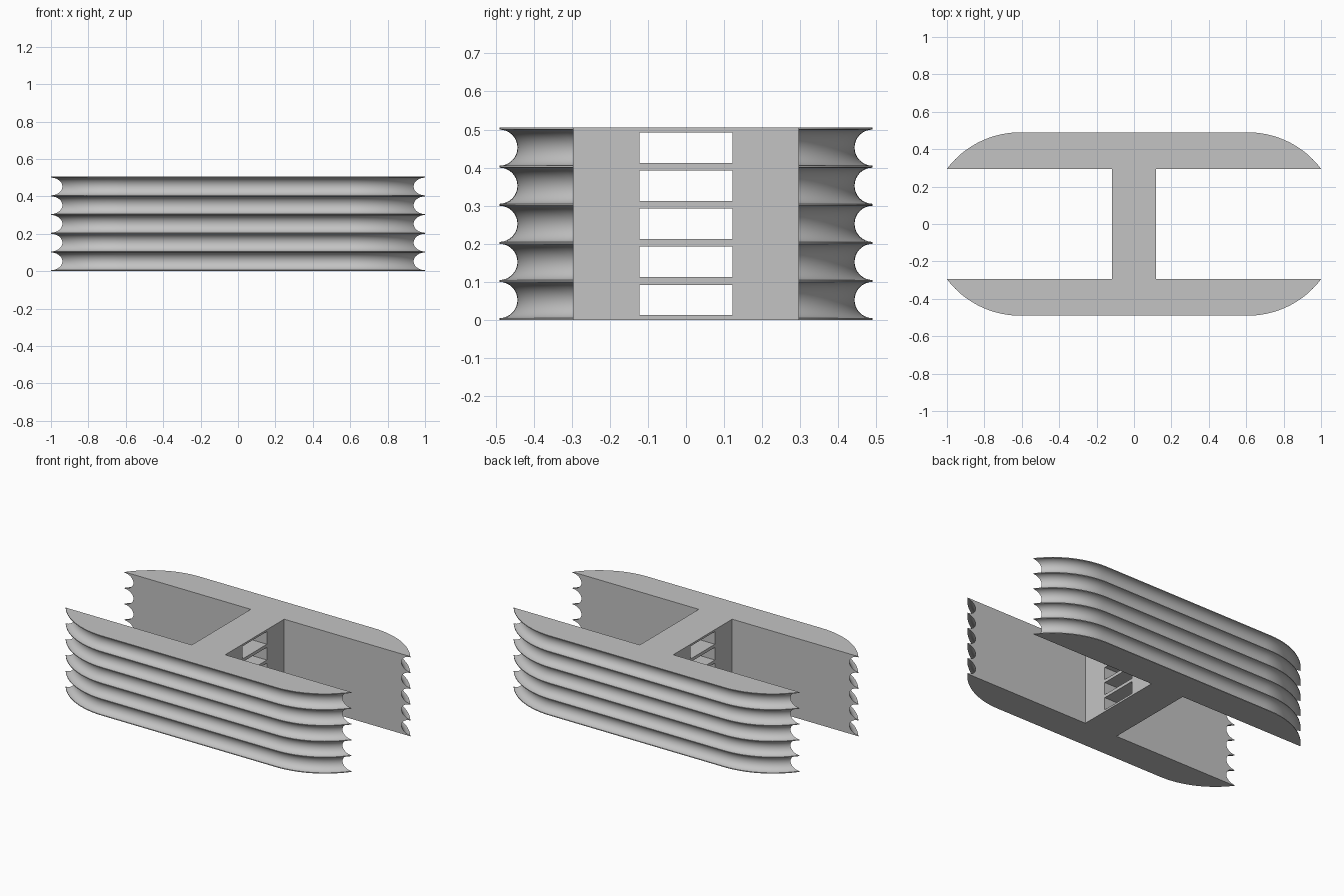
import bpy, bmesh, math

if "Cube" in bpy.data.objects:
    bpy.data.objects.remove(bpy.data.objects["Cube"])

R, CX = 0.49, 0.609          # rounded end radius and its centre in x
INNER, WEB = 0.295, 0.117    # inner wall y, half thickness of the web
GROOVES, PITCH, LIP = 5, 0.1, 0.005
HEIGHT = GROOVES * PITCH + LIP
GR = (PITCH - LIP) / 2       # groove radius

gray = bpy.data.materials.new("light gray")
gray.diffuse_color = (0.55, 0.55, 0.55, 1)
gray.use_nodes = True
gray.node_tree.nodes["Principled BSDF"].inputs["Base Color"].default_value = gray.diffuse_color


def finish(bm, name):
    bmesh.ops.remove_doubles(bm, verts=bm.verts, dist=1e-5)
    bmesh.ops.recalc_face_normals(bm, faces=bm.faces)
    mesh = bpy.data.meshes.new(name)
    bm.to_mesh(mesh)
    bm.free()
    mesh.materials.append(gray)
    ob = bpy.data.objects.new(name, mesh)
    bpy.context.collection.objects.link(ob)
    bpy.context.view_layer.objects.active = ob
    ob.select_set(True)
    bpy.ops.object.shade_smooth_by_angle(angle=math.radians(30))
    ob.select_set(False)


def outline(depth, steps=20):
    """Plan curve of the outer wall, set in by depth and stopped at the inner wall."""
    r = R - depth
    end = math.acos(INNER / r)
    right = [(CX + r * math.sin(end * i / steps), r * math.cos(end * i / steps))
             for i in range(steps + 1)]
    return [(-x, y) for x, y in reversed(right)] + right


def flange(name, side):
    # stacked half-round grooves with thin lips between them
    profile = [(0, 0)]
    for g in range(GROOVES):
        zc = LIP + GR + g * PITCH
        for i in range(17):
            a = math.pi * i / 16
            profile.append((GR * math.sin(a), zc - GR * math.cos(a)))
    profile.append((0, HEIGHT))

    bm = bmesh.new()
    rows = [[bm.verts.new((x, side * y, z)) for x, y in outline(d)] for d, z in profile]
    for lo, hi in zip(rows, rows[1:]):
        for i in range(len(lo) - 1):
            bm.faces.new((lo[i], lo[i + 1], hi[i + 1], hi[i]))
    # caps and inner walls, open where the web joins
    corner = {(sx, z): bm.verts.new((sx * WEB, side * INNER, z))
              for sx in (-1, 1) for z in (0, HEIGHT)}
    for row, z in ((rows[0], 0), (rows[-1], HEIGHT)):
        bm.faces.new(row + [corner[1, z], corner[-1, z]])
    for sx, k in ((-1, 0), (1, -1)):
        bm.faces.new([r[k] for r in rows] + [corner[sx, HEIGHT], corner[sx, 0]])
    finish(bm, name)


def web():
    # cross wall with a window at the height of every groove
    ys = [-INNER, -0.122, 0.122, INNER]
    zs = [0]
    for g in range(GROOVES):
        zc = LIP + GR + g * PITCH
        zs += [zc - 0.04, zc + 0.04]
    zs.append(HEIGHT)
    bm = bmesh.new()

    def quad(*pts):
        bm.faces.new([bm.verts.new(p) for p in pts])

    def through(a, b):
        quad((-WEB, *a), (WEB, *a), (WEB, *b), (-WEB, *b))

    for j, (z0, z1) in enumerate(zip(zs, zs[1:])):
        for i, (y0, y1) in enumerate(zip(ys, ys[1:])):
            ring = [(y0, z0), (y1, z0), (y1, z1), (y0, z1)]
            if i == 1 and j % 2 == 1:
                for k in range(4):
                    through(ring[k], ring[(k + 1) % 4])
            else:
                for x in (-WEB, WEB):
                    quad(*[(x, *p) for p in ring])
    for y0, y1 in zip(ys, ys[1:]):
        for z in (0, HEIGHT):
            through((y0, z), (y1, z))
    finish(bm, "cross_web")


flange("front_flange", -1)
flange("back_flange", 1)
web()
